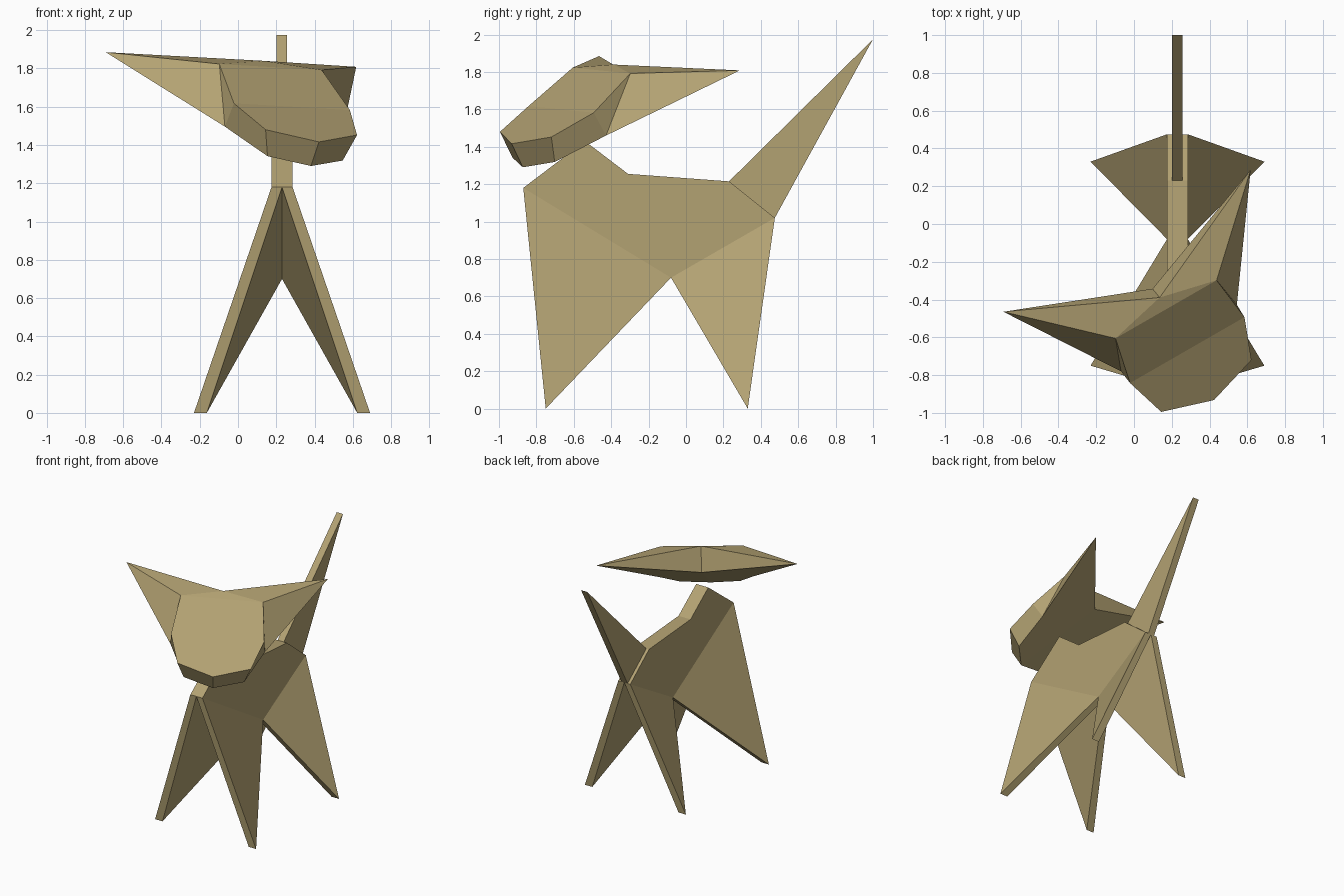
import bpy, bmesh, math
from mathutils import Vector

cube = bpy.data.objects.get("Cube")
if cube:
    bpy.data.objects.remove(cube, do_unlink=True)

tan = bpy.data.materials.new("tan")
tan.use_nodes = True
tan.diffuse_color = (0.45, 0.36, 0.17, 1)
tan.node_tree.nodes["Principled BSDF"].inputs["Base Color"].default_value = tan.diffuse_color


def mirrored_part(name, points, faces, location, rotation=(0, 0, 0)):
    """Build one half from named points, mirror it over x = 0 and weld the seam."""
    bm = bmesh.new()
    for side in (1, -1):
        verts = {k: bm.verts.new((side * x, y, z)) for k, (x, y, z) in points.items()}
        for face in faces:
            bm.faces.new([verts[k] for k in face.split()])
    bmesh.ops.remove_doubles(bm, verts=bm.verts, dist=0.001)
    bmesh.ops.recalc_face_normals(bm, faces=bm.faces)
    bmesh.ops.dissolve_limit(bm, angle_limit=math.radians(0.5),
                             verts=bm.verts, edges=bm.edges)
    mesh = bpy.data.meshes.new(name)
    bm.to_mesh(mesh)
    bm.free()
    mesh.materials.append(tan)
    obj = bpy.data.objects.new(name, mesh)
    obj.location, obj.rotation_euler = location, rotation
    bpy.context.collection.objects.link(obj)
    return obj


def ribbon(profile, width):
    """Side profile -> named inner (midline) and outer points, plus rim faces."""
    pts = {}
    for k, (y, z) in profile.items():
        pts[k] = (width, y, z)
        pts[k + "_mid"] = (0, y, z)
    return pts


def rim(path):
    return [f"{a} {b} {b}_mid {a}_mid" for a, b in zip(path, path[1:])]


# Torso slab with four splayed, blade-like legs
body = ribbon({"chest": (-0.87, 1.18), "neck": (-0.54, 1.43), "dip": (-0.31, 1.255),
               "rump": (0.23, 1.215), "seat": (0.475, 1.02), "belly": (-0.08, 0.70)}, 0.055)
body_faces = ["chest neck dip rump seat belly"]
body_faces += rim(["chest", "neck", "dip", "rump", "seat"])
for foot, y, top in (("front_foot", -0.75, "chest"), ("rear_foot", 0.33, "seat")):
    body[foot] = (0.46, y, 0)
    body[foot + "_mid"] = (0.393, y, 0)
    body_faces += [f"{top} belly {foot}", f"{top}_mid belly_mid {foot}_mid"]
    body_faces += rim([top, foot, "belly"])
mirrored_part("body_and_legs", body, body_faces, (0.23, 0, 0))

# Tapering raised tail
tail = ribbon({"top": (0.23, 1.215), "tip": (1.0, 1.975), "base": (0.475, 1.02)}, 0.028)
mirrored_part("tail", tail, ["top tip base"] + rim(["top", "tip", "base", "top"]),
              (0.228, 0, 0))

# Faceted head with wide pointed ears, turned to one side
head = {
    "ear": (0.756, 0.532, 0.417),
    "brow": (0.309, 0.114, 0.378), "brow_mid": (0, 0.114, 0.378),
    "cheek": (0.35, -0.129, 0.17), "cheek_mid": (0, -0.129, 0.17),
    "muzzle": (0.276, -0.344, 0.036), "nose": (0, -0.429, -0.014),
    "jaw": (0.354, -0.052, 0.048),
    "muzzle_low": (0.227, -0.291, -0.10), "chin": (0, -0.356, -0.14),
    "crown": (0, 0.185, 0.41), "nape": (0, 0.244, 0.22),
}
head_faces = [
    "brow brow_mid cheek_mid cheek",         # forehead
    "cheek cheek_mid nose muzzle",           # face
    "muzzle nose chin muzzle_low",           # chin band
    "cheek muzzle muzzle_low jaw",           # side band
    "brow cheek jaw",
    "brow jaw ear",                          # ear front
    "ear crown brow", "brow crown brow_mid",  # top
    "ear nape crown",                        # ear back
    "ear jaw muzzle_low chin nape",          # underside
]
mirrored_part("head", head, head_faces, (0.21, -0.56, 1.43),
              (0, math.radians(2.9), math.radians(29.9)))
